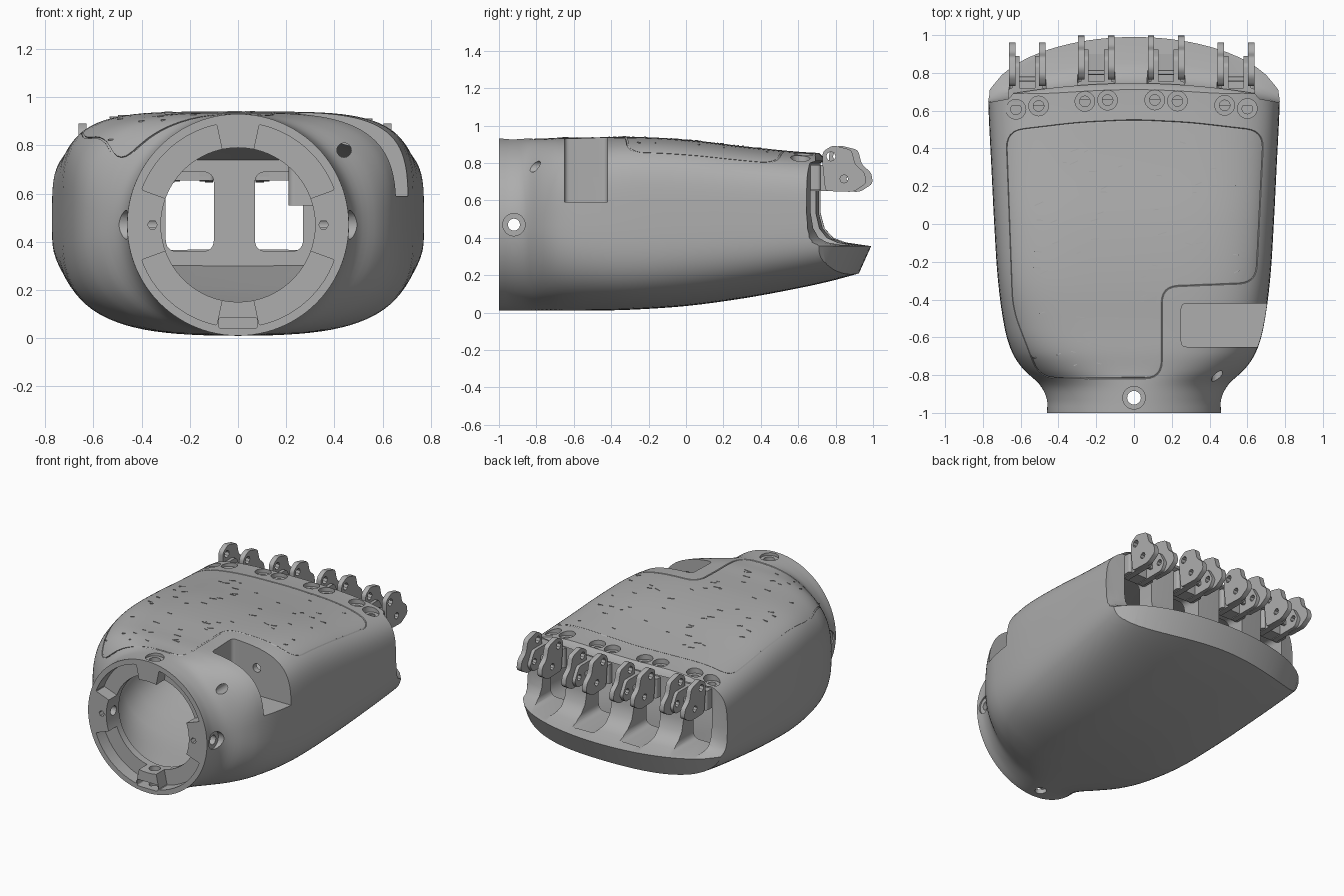
import bpy, bmesh, math, random
from math import sin, cos, pi, radians
from mathutils import Vector, Matrix
from mathutils.bvhtree import BVHTree

if "Cube" in bpy.data.objects:
    bpy.data.objects.remove(bpy.data.objects["Cube"])

grey = bpy.data.materials.new("plain grey")
grey.use_nodes = True
COLOR = (0.42, 0.42, 0.42, 1)
grey.diffuse_color = COLOR
grey.node_tree.nodes["Principled BSDF"].inputs["Base Color"].default_value = COLOR
parts = []


def add(name, mesh):
    obj = bpy.data.objects.new(name, mesh)
    bpy.context.scene.collection.objects.link(obj)
    return obj


def loft(name, rings):
    """Closed solid through rings that all have the same point count."""
    bm = bmesh.new()
    rows = [[bm.verts.new(p) for p in ring] for ring in rings]
    n = len(rows[0])
    for a, b in zip(rows, rows[1:]):
        for i in range(n):
            j = (i + 1) % n
            bm.faces.new((a[i], a[j], b[j], b[i]))
    bm.faces.new(rows[0])
    bm.faces.new(rows[-1])
    bmesh.ops.recalc_face_normals(bm, faces=bm.faces)
    mesh = bpy.data.meshes.new(name)
    bm.to_mesh(mesh)
    bm.free()
    return add(name, mesh)


def prism(name, pts, lo, hi, axis):
    place = {"x": lambda u, v, w: (w, u, v),
             "y": lambda u, v, w: (u, w, v),
             "z": lambda u, v, w: (u, v, w)}[axis]
    return loft(name, [[place(u, v, w) for u, v in pts] for w in (lo, hi)])


def circle(u, v, r, n=32):
    return [(u + r * cos(2 * pi * i / n), v + r * sin(2 * pi * i / n)) for i in range(n)]


def rounded(pts, d, steps=6):
    """Polygon with corners rounded off over the distance d."""
    out = []
    pts = [Vector(p) for p in pts]
    for i, p in enumerate(pts):
        prev, nxt = pts[i - 1] - p, pts[(i + 1) % len(pts)] - p
        a, b = p + prev.normalized() * d, p + nxt.normalized() * d
        for k in range(steps + 1):
            t = k / steps
            out.append(tuple(a * (1 - t) ** 2 + p * 2 * t * (1 - t) + b * t * t))
    return out


def rect(u0, u1, v0, v1, d):
    return rounded([(u0, v0), (u1, v0), (u1, v1), (u0, v1)], d)


def subtract(obj, cutters):
    for c in cutters:
        m = obj.modifiers.new("cut", "BOOLEAN")
        m.operation, m.solver, m.object = "DIFFERENCE", "EXACT", c
    bpy.context.view_layer.update()
    mesh = bpy.data.meshes.new_from_object(obj.evaluated_get(bpy.context.evaluated_depsgraph_get()))
    obj.modifiers.clear()
    obj.data = mesh
    for c in cutters:
        bpy.data.objects.remove(c)


def shell(name, keys, steps, n=96):
    """Superellipse loft; keys are y, half width, bottom, top, top power, bottom power."""
    rings = []
    rows = []
    for i in range(len(keys) - 1):
        p = [Vector(keys[max(0, min(len(keys) - 1, i + k))]) for k in (-1, 0, 1, 2)]
        for s in range(steps):
            t = s / steps
            m1 = (p[2] - p[0]) / max(p[2][0] - p[0][0], .01) * (p[2][0] - p[1][0])
            m2 = (p[3] - p[1]) / max(p[3][0] - p[1][0], .01) * (p[2][0] - p[1][0])
            row = ((2*t**3 - 3*t*t + 1) * p[1] + (t**3 - 2*t*t + t) * m1
                   + (3*t*t - 2*t**3) * p[2] + (t**3 - t*t) * m2)
            row[0] = p[1][0] + (p[2][0] - p[1][0]) * t
            rows.append(row)
    rows.append(Vector(keys[-1]))
    for y, hw, zb, zt, nt, nb in rows:
        ring = []
        for i in range(n):
            c, s = cos(2 * pi * i / n), sin(2 * pi * i / n)
            e = 2 / (nt if s > 0 else nb)
            h = zt - MID if s > 0 else MID - zb
            ring.append((math.copysign(abs(c) ** e, c) * hw, y,
                         MID + math.copysign(abs(s) ** e, s) * h))
        rings.append(ring)
    return loft(name, rings)


# Palm body
MID = .47
palm = shell("palm_shell", [
    (-1, .46, .01, .93, 2, 2), (-.93, .465, .01, .93, 2, 2), (-.85, .50, .01, .93, 2.1, 2.1),
    (-.77, .585, .01, .93, 2.6, 2.3), (-.68, .645, .01, .935, 3.2, 2.6),
    (-.55, .685, .01, .935, 3.8, 2.9), (-.3, .72, .015, .94, 4.5, 3.2),
    (0, .74, .035, .925, 4.5, 3.2), (.3, .755, .075, .89, 4.5, 3.2),
    (.6, .77, .13, .86, 4.5, 3.2), (.8, .775, .175, .85, 4.5, 3.2), (1.1, .775, .26, .84, 4.5, 3.2)], 4)
parts.append(palm)
surface = BVHTree.FromPolygons([v.co for v in palm.data.vertices],
                               [p.vertices[:] for p in palm.data.polygons])


def top_z(x, y):
    return surface.ray_cast(Vector((x, y, 3)), Vector((0, 0, -1)))[0].z


# Knuckle end: recessed wall above a curved lip
def wall_y(x):
    return .72 - .13 * min(abs(x), .775) ** 2


def knuckle_ring(x):
    w = wall_y(x)
    lip = max(w + .02, .63 + .36 * math.sqrt(max(0, 1 - (x / .78) ** 2)))
    d = lip - w
    prof = [(lip - .25, -.2), (lip, .355), (w + .5 * d, .375), (w + .25 * d, .4), (w + .08 * d, .45),
            (w, .53), (w, .8), (w + .025, .81), (w + .015, .83), (w - .02, .865), (w - .04, 1.2),
            (1.5, 1.2), (1.5, -.2)]
    return [(x, y, z) for y, z in prof]


knuckle_cut = loft("knuckle_cut", [knuckle_ring(-.8 + .05 * i) for i in range(33)])

# Hollow inside, leaving walls around the thumb pocket
cavity = shell("cavity", [
    (-.86, .4, .07, .87, 2, 2), (-.7, .5, .08, .86, 2.4, 2.4), (-.4, .62, .1, .84, 3.5, 3),
    (.1, .66, .18, .8, 4, 3.2), (.58, .68, .3, .74, 4, 4)], 3, 64)
subtract(cavity, [prism("pocket_wall", rect(.21, 1.1, -.69, -.38, .03), .55, 1.3, "z")])

cuts = [knuckle_cut, cavity]
cuts.append(prism("thumb_pocket", rect(.25, 1.2, -.65, -.42, .03), .59, 1.3, "z"))
cuts.append(prism("thumb_pin", circle(.44, .78, .03, 16), -.95, -.3, "y"))

# Wrist opening with four bays between the tabs
cuts.append(prism("wrist_bore", circle(0, MID, .32, 64), -1.1, -.75, "y"))
for sx in (1, -1):
    for sz in (1, -1):
        arc = [radians(20 + 58 * i / 14) for i in range(15)]
        pts = [(.425 * cos(a), .425 * sin(a)) for a in arc] + [(.28 * cos(a), .28 * sin(a)) for a in arc[::-1]]
        pts = [(sx * u, MID + sz * v) for u, v in rounded(pts, .004, 1)]
        cuts.append(prism("bay", pts, -1.1, -.91, "y"))
    cuts.append(prism("tab_hole", circle(sx * .355, MID, .02, 6), -1.1, -.95, "y"))
    cuts.append(prism("side_sink", circle(-.92, MID, .06), sx * .45, sx * .6, "x"))
cuts.append(prism("side_hole", circle(-.92, MID, .032), -.7, .7, "x"))
cuts.append(prism("top_sink", circle(0, -.92, .06), .91, 1.1, "z"))
cuts.append(prism("top_hole", circle(0, -.92, .036), -.2, 1.1, "z"))
cuts.append(prism("nut_slot", rect(-.08, .08, .04, .085, .012), -1.1, -.87, "y"))

# Finger slots and screw holes
CENTRES = (-.565, -.2, .17, .54)
for c in CENTRES:
    cuts.append(prism("finger_slot", rect(c - .1, c + .1, .36, .69, .05), .45, .9, "y"))
    for dx in (-.06, .06):
        x = c + dx
        y = wall_y(x) - .062
        z = top_z(x, y)
        cuts.append(prism("screw_sink", circle(x, y, .052), z - .03, z + .2, "z"))
        cuts.append(prism("screw_hole", circle(x, y, .028, 20), z - .09, z + .1, "z"))

# Seam around the cover on the back of the hand
outline = rounded([(-.675, .49), (-.3, .535), (0, .55), (.3, .535), (.685, .49), (.645, -.31),
                   (.145, -.33), (.145, -.815), (-.5, -.815), (-.64, -.45)], .09)
path = []
for i, p in enumerate(outline):
    a, b = Vector(p), Vector(outline[(i + 1) % len(outline)])
    count = max(1, int((b - a).length / .04))
    path += [a.lerp(b, k / count) for k in range(count)]
seam = bpy.data.curves.new("seam", "CURVE")
seam.dimensions = "3D"
seam.bevel_depth, seam.bevel_resolution = .006, 0
line = seam.splines.new("POLY")
line.points.add(len(path) - 1)
line.use_cyclic_u = True
for pt, p in zip(line.points, path):
    pt.co = (p.x, p.y, top_z(p.x, p.y), 1)
tube = add("seam_curve", seam)
bpy.context.view_layer.update()
seam_mesh = bpy.data.meshes.new_from_object(tube.evaluated_get(bpy.context.evaluated_depsgraph_get()))
bpy.data.objects.remove(tube)
cuts.append(add("seam_cut", seam_mesh))
subtract(palm, cuts)

# Fine leather creases on the cover
random.seed(4)
bm = bmesh.new()
for i in range(70):
    x, y = random.uniform(-.55, .55), random.uniform(-.75, .48)
    if x > .08 and y < -.28:
        continue
    place = Matrix.Translation((x, y, top_z(x, y))) @ Matrix.Rotation(random.uniform(-.3, .5), 4, "Z")
    bmesh.ops.create_cube(bm, size=1, matrix=place @ Matrix.Diagonal((random.uniform(.02, .05), .005, .006, 1)))
crease_mesh = bpy.data.meshes.new("cover_creases")
bm.to_mesh(crease_mesh)
bm.free()
parts.append(add("cover_creases", crease_mesh))


# Finger hinges
def plate(name, outlines, x, dy, thick):
    """Upright plate in the y-z plane; outlines after the first are holes."""
    data = bpy.data.curves.new(name, "CURVE")
    data.dimensions, data.fill_mode, data.extrude = "2D", "BOTH", thick / 2
    for pts in outlines:
        s = data.splines.new("POLY")
        s.points.add(len(pts) - 1)
        s.use_cyclic_u = True
        for pt, (u, v) in zip(s.points, pts):
            pt.co = (u, v, 0, 1)
    obj = add(name + "_curve", data)
    bpy.context.view_layer.update()
    mesh = bpy.data.meshes.new_from_object(obj.evaluated_get(bpy.context.evaluated_depsgraph_get()))
    bpy.data.objects.remove(obj)
    mesh.transform(Matrix.Translation((x, dy, 0)) @ Matrix(((0, 0, 1, 0), (1, 0, 0, 0), (0, 1, 0, 0), (0, 0, 0, 1))))
    parts.append(add(name, mesh))


EAR = rounded([(.78, .65), (.93, .645), (1, .69), (.99, .75), (.94, .79), (.92, .87), (.82, .895),
               (.765, .86), (.765, .79)], .022, 4)
ARM = rounded([(.66, .65), (.9, .65), (.93, .7), (.88, .79), (.66, .79)], .02, 4)
HOLES = [circle(.81, .835, .025, 8), circle(.88, .715, .022, 8)]
for i, c in enumerate(CENTRES):
    dy = -.035 if i in (0, 3) else 0
    for side, s in (("right", -1), ("left", 1)):
        plate(f"hinge_ear_{side}_{i + 1}", [EAR] + HOLES, c + s * .08, dy, .034)
        plate(f"hinge_arm_{side}_{i + 1}", [ARM, HOLES[1]], c + s * .06, dy, .04)
    parts.append(prism(f"hinge_base_{i + 1}", rect(c - .1, c + .1, .66 + dy, .755 + dy, .02), .655, .79, "z"))
    parts.append(prism(f"hinge_bar_{i + 1}", rect(.79 + dy, .815 + dy, .7, .73, .006), c - .06, c + .06, "x"))

# Colour and shading
bpy.ops.object.select_all(action="DESELECT")
for p in parts:
    p.data.materials.clear()
    p.data.materials.append(grey)
    p.select_set(True)
bpy.context.view_layer.objects.active = palm
bpy.ops.object.shade_smooth_by_angle(angle=radians(30))
